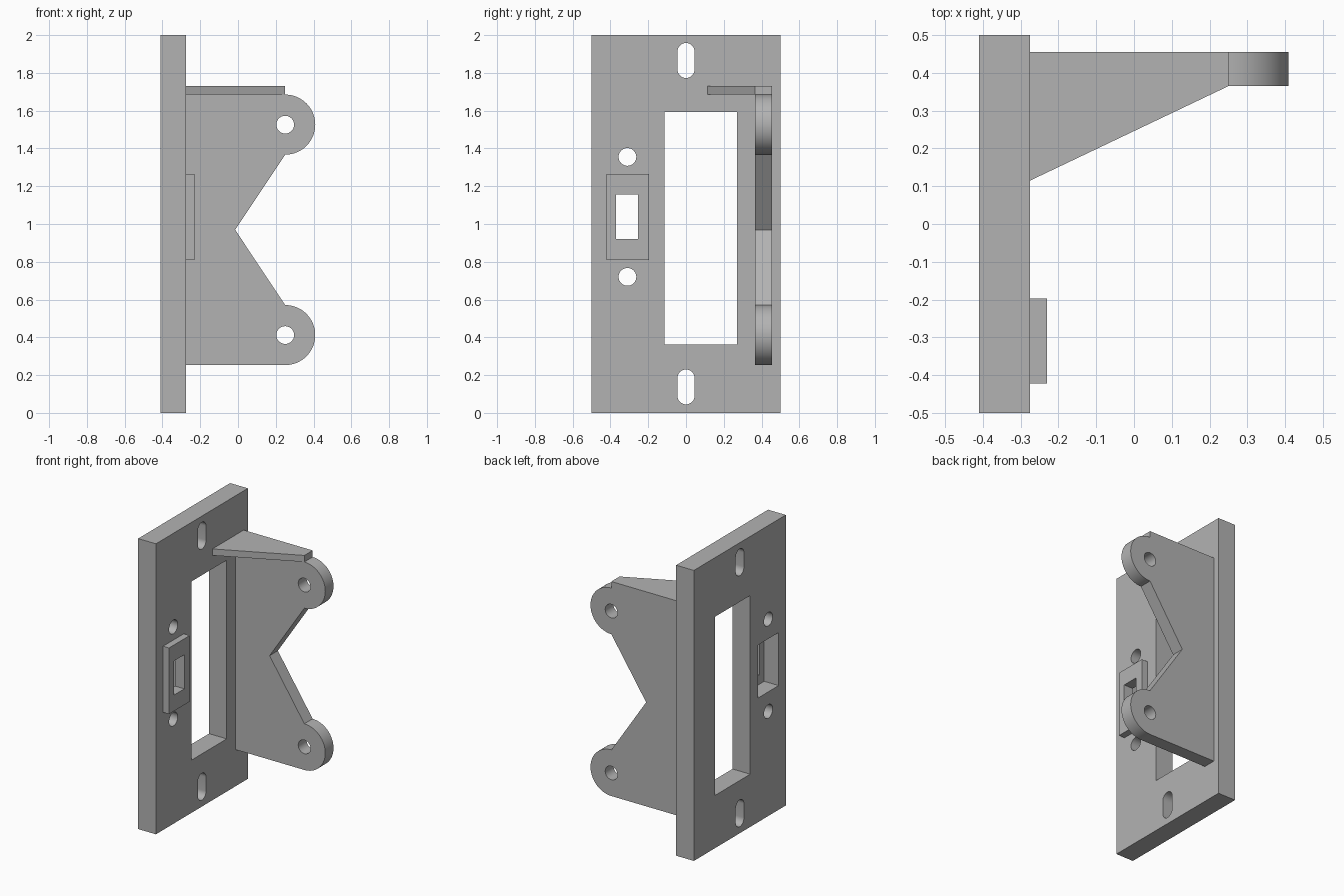
import bpy, bmesh
from math import sin, cos, pi, radians

cube = bpy.data.objects.get("Cube")
if cube:
    bpy.data.objects.remove(cube)

grey = bpy.data.materials.new("plain grey")
grey.use_nodes = True
COLOR = (0.45, 0.45, 0.45, 1)
grey.diffuse_color = COLOR
grey.node_tree.nodes["Principled BSDF"].inputs["Base Color"].default_value = COLOR

# Maps profile coordinates (u, v) and depth d to model axes
AXES = {"x": lambda u, v, d: (d, u, v),
        "y": lambda u, v, d: (u, d, v),
        "z": lambda u, v, d: (u, v, d)}


def prism(name, profile, axis, lo, hi):
    """Closed profile extruded along an axis from lo to hi."""
    bm = bmesh.new()
    place = AXES[axis]
    near = [bm.verts.new(place(u, v, lo)) for u, v in profile]
    far = [bm.verts.new(place(u, v, hi)) for u, v in profile]
    bm.faces.new(near)
    bm.faces.new(far)
    n = len(profile)
    for i in range(n):
        j = (i + 1) % n
        bm.faces.new((near[i], near[j], far[j], far[i]))
    bmesh.ops.recalc_face_normals(bm, faces=bm.faces)
    mesh = bpy.data.meshes.new(name)
    bm.to_mesh(mesh)
    bm.free()
    mesh.materials.append(grey)
    obj = bpy.data.objects.new(name, mesh)
    bpy.context.collection.objects.link(obj)
    return obj


def rect(u0, u1, v0, v1):
    return [(u0, v0), (u1, v0), (u1, v1), (u0, v1)]


def arc(u, v, r, start, end, steps=32):
    return [(u + r * cos(start + (end - start) * i / steps),
             v + r * sin(start + (end - start) * i / steps)) for i in range(steps + 1)]


def circle(u, v, r):
    return arc(u, v, r, 0, 2 * pi)[:-1]


def slot(u, v0, v1, r):
    return arc(u, v1 - r, r, 0, pi, 16) + arc(u, v0 + r, r, pi, 2 * pi, 16)


def cut(obj, profiles, axis, lo, hi):
    """Cut each profile out of the object, then discard the cutters."""
    for p in profiles:
        cutter = prism("cutter", p, axis, lo, hi)
        cutter.hide_render = True
        mod = obj.modifiers.new("cut", "BOOLEAN")
        mod.operation = "DIFFERENCE"
        mod.solver = "EXACT"
        mod.object = cutter
        bpy.context.view_layer.objects.active = obj
        bpy.ops.object.modifier_apply(modifier=mod.name)
        bpy.data.objects.remove(cutter)


def smooth(obj):
    bpy.ops.object.select_all(action="DESELECT")
    obj.select_set(True)
    bpy.context.view_layer.objects.active = obj
    bpy.ops.object.shade_smooth_by_angle(angle=radians(30))


BACK, FACE, BOSS = -0.41, -0.275, -0.23

# Mounting plate with window, slots, screw holes and rear pocket
plate = prism("mounting_plate", rect(-0.5, 0.5, 0, 2), "x", BACK, FACE)
latch_hole = rect(-0.37, -0.255, 0.92, 1.155)
cut(plate, [rect(-0.113, 0.27, 0.363, 1.593),
            slot(0, 0.045, 0.23, 0.045), slot(0, 1.773, 1.958, 0.045),
            circle(-0.31, 0.72, 0.047), circle(-0.31, 1.355, 0.047),
            latch_hole], "x", -0.6, 0)
cut(plate, [rect(-0.422, -0.197, 0.855, 1.22)], "x", -0.6, -0.30)
smooth(plate)

# Raised boss around the latch opening
boss = prism("latch_boss", rect(-0.422, -0.197, 0.81, 1.265), "x", FACE, BOSS)
cut(boss, [latch_hole], "x", -0.6, 0)

# Side bracket with two rounded lugs and a V-shaped notch
LUG_X, LUG_R, LOW, HIGH = 0.25, 0.159, 0.412, 1.526
profile = ([(FACE, LOW - LUG_R)] + arc(LUG_X, LOW, LUG_R, -pi / 2, pi / 2)
           + [(-0.015, 0.969)] + arc(LUG_X, HIGH, LUG_R, -pi / 2, pi / 2)
           + [(FACE, HIGH + LUG_R)])
bracket = prism("side_bracket", profile, "y", 0.365, 0.455)
cut(bracket, [circle(LUG_X, z, 0.047) for z in (LOW, HIGH)], "y", 0.2, 0.6)
smooth(bracket)

# Tapered shelf closing the top of the bracket
prism("top_gusset", [(FACE, 0.115), (LUG_X, 0.365), (LUG_X, 0.455), (FACE, 0.455)],
      "z", HIGH + LUG_R, 1.73)
